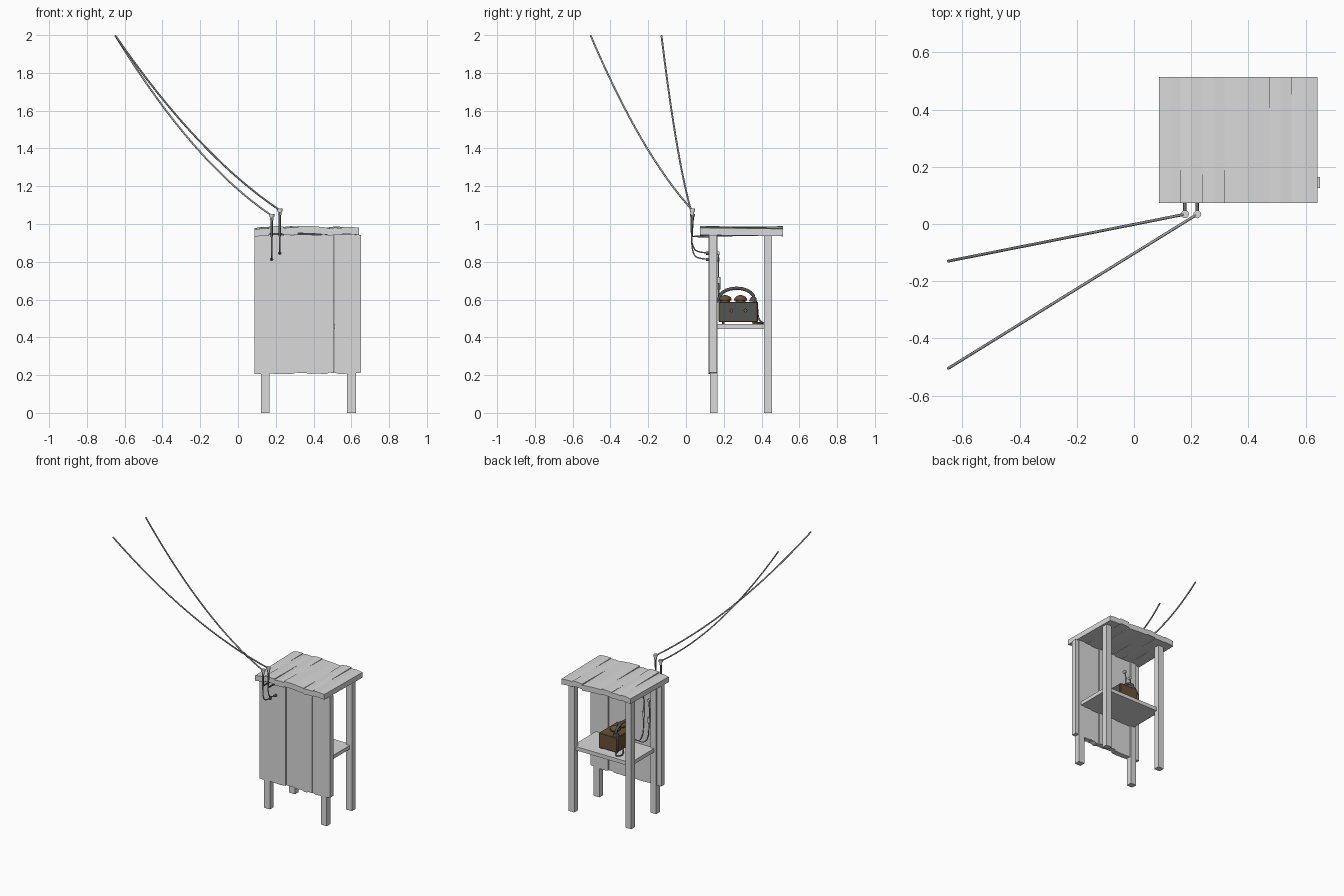
import bpy, bmesh, math, random
from mathutils import Vector

random.seed(4)
cube = bpy.data.objects.get("Cube")
if cube:
    bpy.data.objects.remove(cube)


def material(name, rgb):
    m = bpy.data.materials.new(name)
    m.use_nodes = True
    m.diffuse_color = (*rgb, 1)
    m.node_tree.nodes["Principled BSDF"].inputs["Base Color"].default_value = (*rgb, 1)
    return m


wood = material("weathered grey wood", (0.7, 0.7, 0.7))
steel = material("grey line wire", (0.42, 0.42, 0.42))
wire = material("dark iron", (0.14, 0.14, 0.14))
ceramic = material("pale ceramic", (0.7, 0.7, 0.7))
brown = material("brown case", (0.14, 0.08, 0.035))
slate = material("dark slate", (0.085, 0.09, 0.088))
copper = material("copper", (0.2, 0.08, 0.03))


def finish(name, bm, mat):
    bmesh.ops.recalc_face_normals(bm, faces=bm.faces)
    me = bpy.data.meshes.new(name)
    bm.to_mesh(me)
    bm.free()
    me.materials.append(mat)
    ob = bpy.data.objects.new(name, me)
    bpy.context.collection.objects.link(ob)
    return ob


def smooth(ob):
    for p in ob.data.polygons:
        p.use_smooth = len(p.vertices) < 5
    return ob


def box(name, lo, hi, mat, bevel=0):
    bm = bmesh.new()
    bmesh.ops.create_cube(bm, size=1)
    for v in bm.verts:
        v.co = [l + (c + 0.5) * (h - l) for c, l, h in zip(v.co, lo, hi)]
    if bevel:
        bmesh.ops.bevel(bm, geom=bm.edges[:], offset=bevel, segments=1, affect='EDGES')
    return finish(name, bm, mat)


def plank(name, outline, y0, y1, mat, tilt=0):
    """Extrude an x-z outline along y, optionally sloping it about its middle."""
    bm = bmesh.new()
    face = bm.faces.new([bm.verts.new((x, y0, z - tilt)) for x, z in outline])
    out = bmesh.ops.extrude_face_region(bm, geom=[face])
    for v in out["geom"]:
        if isinstance(v, bmesh.types.BMVert):
            v.co.y = y1
            v.co.z += 2 * tilt
    return finish(name, bm, mat)


def cylinder(name, a, b, r, mat, r2=None):
    a, b = Vector(a), Vector(b)
    bm = bmesh.new()
    bmesh.ops.create_cone(bm, cap_ends=True, segments=12, radius1=r,
                          radius2=r if r2 is None else r2, depth=(b - a).length)
    bm.transform((b - a).to_track_quat('Z', 'Y').to_matrix().to_4x4())
    bmesh.ops.translate(bm, verts=bm.verts, vec=(a + b) / 2)
    return smooth(finish(name, bm, mat))


def dome(name, pos, size, mat):
    """Upper half of a ball, closed below."""
    bm = bmesh.new()
    bmesh.ops.create_uvsphere(bm, u_segments=14, v_segments=8, radius=1)
    for v in bm.verts:
        v.co.z = max(v.co.z, 0)
        v.co = [p + c * s for c, p, s in zip(v.co, pos, size)]
    bmesh.ops.dissolve_degenerate(bm, dist=1e-5, edges=bm.edges[:])
    return smooth(finish(name, bm, mat))


def cable(name, pts, r, mat, kind='NURBS'):
    cu = bpy.data.curves.new(name, 'CURVE')
    cu.dimensions = '3D'
    cu.bevel_depth = r
    cu.bevel_resolution = 1
    cu.use_fill_caps = True
    sp = cu.splines.new(kind)
    sp.points.add(len(pts) - 1)
    for p, c in zip(sp.points, pts):
        p.co = (*c, 1)
    if kind == 'NURBS':
        sp.order_u = 3
        sp.use_endpoint_u = True
        sp.resolution_u = 6
    cu.materials.append(mat)
    ob = bpy.data.objects.new(name, cu)
    bpy.context.collection.objects.link(ob)
    return ob


# Four legs and the shelf
for side, x in (("right", 0.122), ("left", 0.578)):
    for end, y in (("front", 0.126), ("back", 0.413)):
        box(f"{end}_{side}_leg", (x, y, 0), (x + 0.046, y + 0.042, 0.948), wood)
box("shelf", (0.14, 0.14, 0.444), (0.606, 0.436, 0.471), wood)

# Front wall boards with worn lower ends, every second one set back a little
edges = [0.087, 0.299, 0.442, 0.51, 0.651]
for i, (a, b) in enumerate(zip(edges, edges[1:])):
    n = 5
    low = [(a + 0.001 + (b - a - 0.002) * k / n, 0.209 + random.uniform(-0.005, 0.005))
           for k in range(n + 1)]
    shift = 0.006 * (i % 2)
    plank(f"wall_board_{i + 1}", low + [(b - 0.001, 0.942), (a + 0.001, 0.945)],
          0.119 + shift, 0.158 + shift, wood)

# Uneven roof boards
edges = [0.087, 0.163, 0.24, 0.317, 0.474, 0.55, 0.641]
lefts = [0.974, 0.983, 0.981, 0.986, 0.979, 0.981]
rights = [0.981, 0.983, 0.984, 0.977, 0.982, 0.977]
slopes = [0.004, -0.003, 0.003, -0.004, 0.003, -0.003]
for i, (a, b) in enumerate(zip(edges, edges[1:])):
    l, r, mid = lefts[i], rights[i], (a + b) / 2
    outline = [(a, l - 0.038), (mid, (l + r) / 2 - 0.036), (b, r - 0.038),
               (b, r), (mid, (l + r) / 2 + 0.003), (a, l)]
    plank(f"roof_board_{i + 1}", outline, 0.073, 0.514, wood, slopes[i])

# Insulator hooks, overhead lines and lead-in wires
lines = (("right", 0.178, 1.045, 0.812, -0.13, 0.1),
         ("left", 0.221, 1.073, 0.845, -0.505, 0.085))
for side, x, top, entry, end_y, sag in lines:
    y = 0.034
    cable(f"{side}_hook", [(x, 0.125, 0.934), (x, y, 0.934), (x, y, top - 0.02)],
          0.006, wire, 'POLY')
    cylinder(f"{side}_insulator_skirt", (x, y, top - 0.026), (x, y, top - 0.006), 0.009, ceramic)
    cylinder(f"{side}_insulator_cap", (x, y, top - 0.006), (x, y, top + 0.009), 0.014, ceramic)
    start, stop = Vector((x, y, top)), Vector((-0.65, end_y, 1.998))
    path = []
    for k in range(17):
        t = k / 16
        p = start.lerp(stop, t)
        p.z -= 4 * sag * t * (1 - t)
        path.append(p)
    cable(f"{side}_overhead_line", path, 0.005, steel, 'POLY')
    cable(f"{side}_lead_in", [(x, y - 0.006, top - 0.01), (x, y - 0.006, 0.93),
                              (x, y, entry + 0.04), (x, y + 0.025, entry), (x, 0.17, entry)],
          0.004, steel)
    cylinder(f"{side}_wall_bush", (x, 0.106, entry), (x, 0.12, entry), 0.009, wire)
    cylinder(f"{side}_inner_bush", (x, 0.155, entry), (x, 0.178, entry), 0.01, ceramic)
    cylinder(f"{side}_inner_insulator", (x, 0.173, entry - 0.16), (x, 0.173, entry - 0.125),
             0.009, ceramic)
    cable(f"{side}_drop_wire", [(x, 0.173, entry), (x - 0.01, 0.173, entry - 0.1),
                                (x, 0.173, entry - 0.2), (x, 0.175, 0.55),
                                (x + 0.03, 0.19, 0.49), (0.295, 0.21, 0.53)], 0.003, steel)

# Field telephone: case, panel and knobs
box("telephone_case", (0.29, 0.172, 0.481), (0.435, 0.38, 0.588), brown, 0.003)
box("telephone_panel", (0.435, 0.183, 0.49), (0.439, 0.37, 0.576), slate)
for i, y in enumerate((0.24, 0.315)):
    cylinder(f"panel_knob_{i + 1}", (0.439, y, 0.542), (0.447, y, 0.542), 0.01, copper)
for i, y in enumerate((0.19, 0.352)):
    for j, x in enumerate((0.299, 0.415)):
        box(f"case_foot_{i}_{j}", (x, y, 0.471), (x + 0.014, y + 0.014, 0.482), brown)

# Twin bells and the curved handset behind them
for i, y in enumerate((0.207, 0.289)):
    cylinder(f"bell_post_{i + 1}", (0.365, y, 0.586), (0.365, y, 0.598), 0.026, brown)
    dome(f"bell_{i + 1}", (0.365, y, 0.596), (0.034, 0.035, 0.028), brown)
arc = [(0.312, 0.268 + 0.092 * math.cos(a), 0.606 + 0.054 * math.sin(a))
       for a in (math.pi * k / 10 for k in range(11))]
cable("handset_grip", arc, 0.01, slate, 'POLY')
cylinder("handset_earpiece", (0.312, 0.178, 0.612), (0.312, 0.182, 0.588), 0.014, slate, 0.022)
cylinder("handset_mouthpiece", (0.312, 0.358, 0.612), (0.312, 0.354, 0.588), 0.014, slate, 0.022)
cable("handset_cord", [(0.3, 0.365, 0.598), (0.282, 0.378, 0.57), (0.28, 0.38, 0.5),
                       (0.285, 0.405, 0.476), (0.255, 0.41, 0.475), (0.245, 0.35, 0.476),
                       (0.292, 0.32, 0.51)], 0.005, wire)
